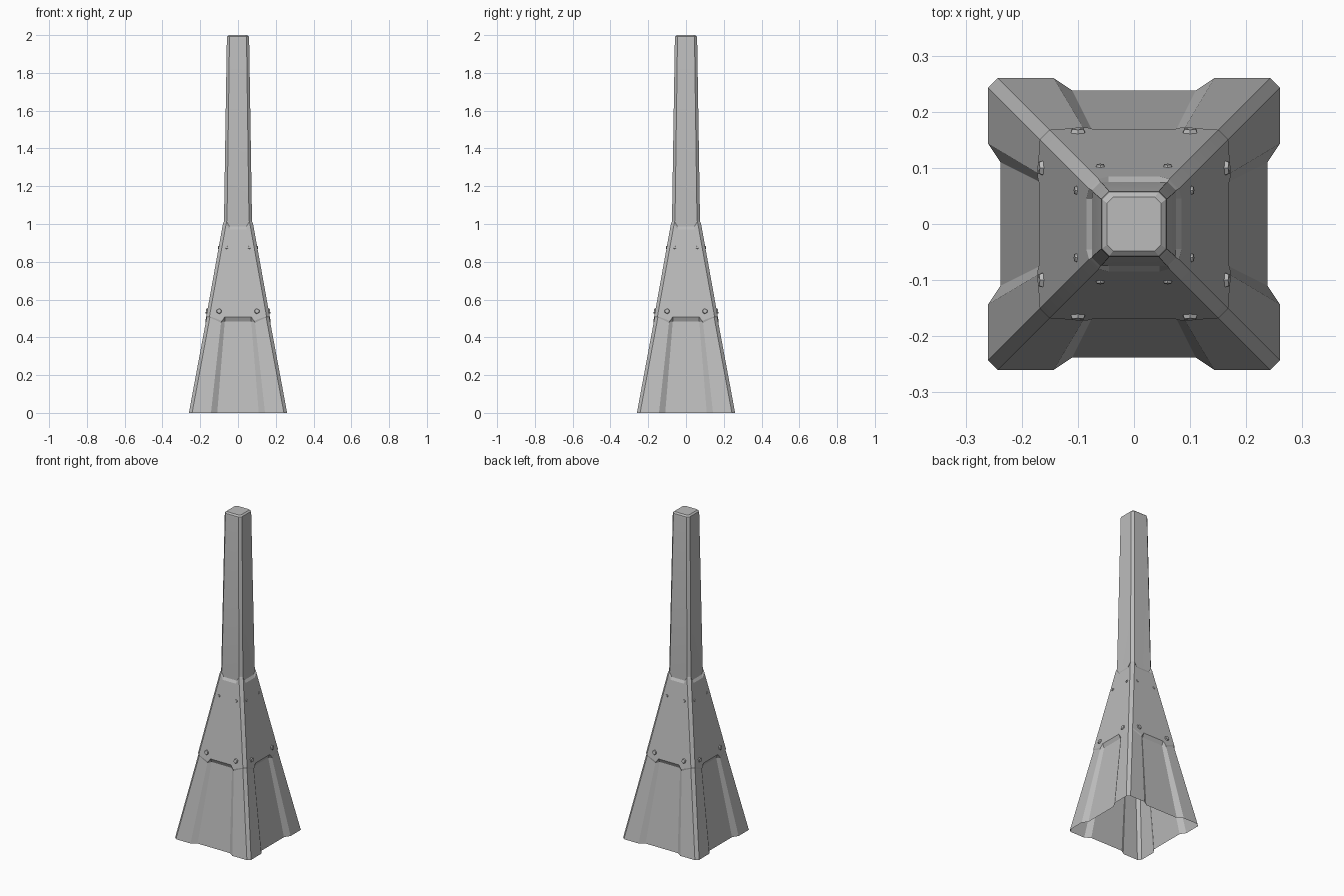
import bpy, bmesh, math
from mathutils import Matrix, Vector

cube = bpy.data.objects.get("Cube")
if cube:
    bpy.data.objects.remove(cube, do_unlink=True)

grey = bpy.data.materials.new("plain_grey")
grey.use_nodes = True
colour = (0.5, 0.5, 0.5, 1)
grey.diffuse_color = colour
grey.node_tree.nodes["Principled BSDF"].inputs["Base Color"].default_value = colour


def turn(k):
    return Matrix.Rotation(k * math.pi / 2, 4, 'Z')


def finish(name, bm):
    mesh = bpy.data.meshes.new(name)
    bm.to_mesh(mesh)
    bm.free()
    mesh.materials.append(grey)
    obj = bpy.data.objects.new(name, mesh)
    bpy.context.collection.objects.link(obj)
    bpy.ops.object.select_all(action='DESELECT')
    obj.select_set(True)
    bpy.context.view_layer.objects.active = obj
    bpy.ops.object.shade_smooth_by_angle(angle=math.radians(20))


def loft(name, rings, cap=False):
    """Skin rings; each ring is half of one side, repeated on four sides."""
    bm = bmesh.new()
    loops = []
    for half in rings:
        side = [(-x, -y, z) for x, y, z in half]
        side += [(x, -y, z) for x, y, z in reversed(half)]
        loops.append([bm.verts.new(turn(k) @ Vector(p)) for k in range(4) for p in side])
    for low, high in zip(loops, loops[1:]):
        n = len(low)
        for i in range(n):
            j = (i + 1) % n
            bm.faces.new((low[i], low[j], high[j], high[i]))
    if cap:
        bm.faces.new(loops[-1])
    finish(name, bm)


def slope(z):
    return 0.26 - 0.18 * z


def on_slope(x, z, inset=0.0):
    return (x, slope(z) - inset, z)


def corner(z, inset=0.0):
    return (slope(z) - inset - 0.017, slope(z) - inset, z)


# Flared lower skirt with a sunken panel on each side
loft("lower_skirt", [
    [corner(0), on_slope(0.143, 0), on_slope(0.11, 0, 0.022)],
    [corner(0.505, 0.003), on_slope(0.09, 0.478, 0.003), on_slope(0.07, 0.485, 0.015)],
    [corner(0.512), on_slope(0.085, 0.487), on_slope(0.07, 0.508)],
])

# Upper skirt with a notched top rim and a narrow shoulder
loft("upper_skirt", [
    [corner(0.512), on_slope(0.085, 0.487), on_slope(0.07, 0.508)],
    [corner(1.0), on_slope(0.045, 0.972), on_slope(0.035, 0.972)],
    [(0.06, 0.075, 1.012), (0.045, 0.075, 0.987), (0.035, 0.075, 0.987)],
])


def square_ring(half, cut, z):
    return [(half - cut, half, z), (half * 0.5, half, z)]


# Tapering square shaft with chamfered corners and a bevelled cap
loft("shaft", [
    [(0.06, 0.075, 1.012), (0.045, 0.075, 0.987)],
    square_ring(0.074, 0.016, 1.03),
    square_ring(0.059, 0.014, 1.982),
    square_ring(0.057, 0.013, 1.992),
    square_ring(0.048, 0.011, 2.0),
], cap=True)

# Six-sided rivets along both skirt sections
bm = bmesh.new()
tilt = Matrix.Rotation(math.atan2(1, 0.18), 4, 'X')
for k in range(4):
    for x, z, r in ((0.1, 0.538, 0.017), (0.06, 0.876, 0.01)):
        for s in (-1, 1):
            place = Matrix.Translation((s * x, -slope(z), z))
            bmesh.ops.create_cone(bm, cap_ends=True, segments=6, radius1=r,
                                  radius2=r * 0.7, depth=r * 0.8,
                                  matrix=turn(k) @ place @ tilt)
finish("rivets", bm)
